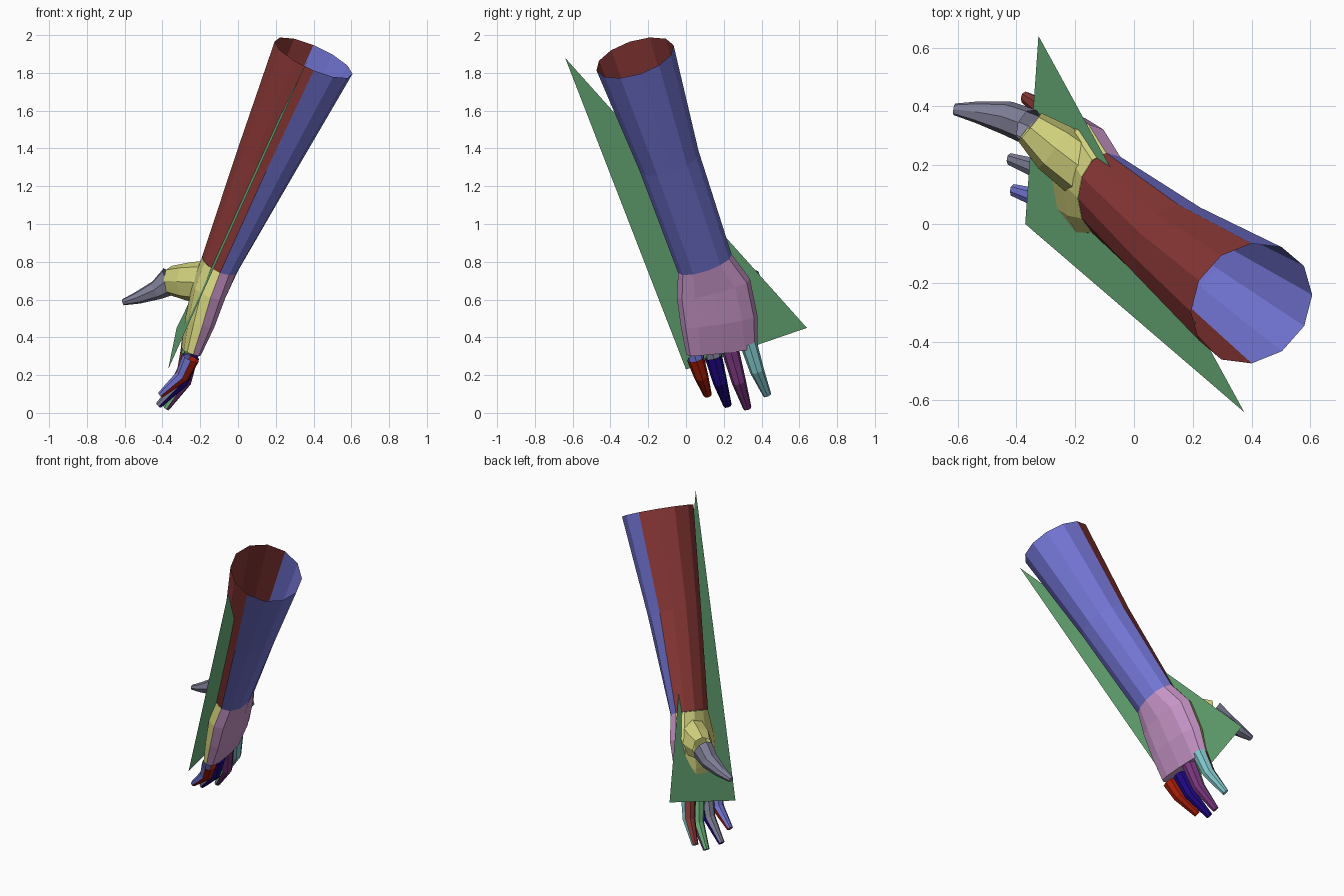
import bpy, bmesh
from math import cos, sin, pi, copysign
from mathutils import Vector

cube = bpy.data.objects.get("Cube")
if cube:
    bpy.data.objects.remove(cube, do_unlink=True)


def material(name, rgb):
    # sRGB bytes to linear colour
    lin = [((c / 255 + 0.055) / 1.055) ** 2.4 if c > 10 else c / 3294 for c in rgb]
    m = bpy.data.materials.new(name)
    m.use_nodes = True
    m.diffuse_color = (*lin, 1)
    m.node_tree.nodes["Principled BSDF"].inputs["Base Color"].default_value = (*lin, 1)
    return m


MAROON = material("maroon", (138, 56, 54))
BLUE = material("periwinkle", (115, 117, 212))
MAUVE = material("mauve", (198, 148, 198))
YELLOW = material("pale yellow", (214, 214, 128))
SLATE = material("slate", (128, 128, 152))
RED = material("red", (168, 30, 8))
NAVY = material("navy", (30, 8, 130))
PURPLE = material("plum", (122, 55, 126))
TEAL = material("teal", (130, 200, 204))
GREEN = material("green", (110, 180, 125))

SIDEWAYS = Vector((0, 0.948, 0.319))   # across the hand, towards the thumb side
UP = Vector((0, 0, 1))


def add_object(name, bm, mats):
    me = bpy.data.meshes.new(name)
    bm.to_mesh(me)
    bm.free()
    for m in mats:
        me.materials.append(m)
    ob = bpy.data.objects.new(name, me)
    bpy.context.collection.objects.link(ob)
    return ob


def loft(name, sections, mats, sides=12, ref=SIDEWAYS, cap=True):
    """Skin rings (centre, thickness, width, squareness) from arm to fingertip.
    The first material covers the back half, the last the palm half."""
    bm = bmesh.new()
    centres = [Vector(s[0]) for s in sections]
    rings = []
    for i, (_, thick, wide, power) in enumerate(sections):
        t = (centres[min(i + 1, len(centres) - 1)] - centres[max(i - 1, 0)]).normalized()
        v = (ref - t * ref.dot(t)).normalized()
        u = t.cross(v)
        ring = []
        for k in range(sides):
            a = 2 * pi * k / sides
            c, s = [copysign(abs(w) ** power, w) if abs(w) > 1e-6 else 0
                    for w in (cos(a), sin(a))]
            ring.append(bm.verts.new(centres[i] + v * wide * c + u * thick * s))
        rings.append(ring)
    for r0, r1 in zip(rings, rings[1:]):
        for k in range(sides):
            n = (k + 1) % sides
            f = bm.faces.new((r0[k], r0[n], r1[n], r1[k]))
            f.material_index = 0 if k < sides // 2 else len(mats) - 1
    if cap:
        bm.faces.new(rings[-1])
    bmesh.ops.recalc_face_normals(bm, faces=bm.faces[:])
    return add_object(name, bm, mats)


# Forearm: open tube, back half and inner half coloured separately
wrist = ((-0.095, 0.10, 0.79), 0.103, 0.15, 1)
loft("forearm", [((0.40, -0.27, 1.88), 0.225, 0.215, 1),
                 ((0.15, -0.09, 1.335), 0.165, 0.165, 1),
                 wrist], (BLUE, MAROON), cap=False)

# Hand: back and palm
loft("hand", [wrist,
              ((-0.15, 0.145, 0.66), 0.095, 0.20, 0.85),
              ((-0.20, 0.175, 0.49), 0.08, 0.205, 0.8),
              ((-0.25, 0.19, 0.33), 0.052, 0.19, 0.7)], (MAUVE, YELLOW))

# Thumb: fleshy base growing out of the palm, then the thumb itself
thumb_root = ((-0.355, 0.33, 0.70), 0.062, 0.078, 0.9)
loft("thumb_base", [((-0.15, 0.17, 0.69), 0.10, 0.12, 1),
                    ((-0.27, 0.26, 0.695), 0.09, 0.10, 0.9),
                    thumb_root], (YELLOW,), sides=8, ref=UP, cap=False)
loft("thumb", [thumb_root,
               ((-0.43, 0.36, 0.65), 0.058, 0.052, 0.9),
               ((-0.53, 0.38, 0.61), 0.038, 0.033, 0.9),
               ((-0.61, 0.39, 0.585), 0.02, 0.016, 0.9)], (SLATE,), sides=8, ref=UP)

# Fingers: knuckle, middle joint and tip, curling towards the palm
fingers = {
    "little_finger": ((-0.25, 0.05, 0.29), (-0.295, 0.08, 0.195), (-0.41, 0.115, 0.095), RED, BLUE),
    "ring_finger": ((-0.25, 0.145, 0.30), (-0.30, 0.18, 0.165), (-0.42, 0.22, 0.04), NAVY, SLATE),
    "middle_finger": ((-0.25, 0.235, 0.33), (-0.285, 0.28, 0.165), (-0.38, 0.325, 0.025), PURPLE, GREEN),
    "index_finger": ((-0.25, 0.33, 0.37), (-0.285, 0.375, 0.225), (-0.37, 0.43, 0.095), TEAL, MAROON),
}
for name, (knuckle, joint, tip, back, palm) in fingers.items():
    loft(name, [(knuckle, 0.047, 0.046, 0.9),
                (joint, 0.038, 0.038, 0.9),
                (tip, 0.018, 0.022, 0.9)], (back, palm), sides=8)

# Flat triangular sheet running along the arm
bm = bmesh.new()
bm.faces.new([bm.verts.new(p) for p in
              ((0.375, -0.64, 1.88), (-0.37, 0, 0.23), (-0.325, 0.64, 0.45))])
add_object("dividing_sheet", bm, (GREEN,))
